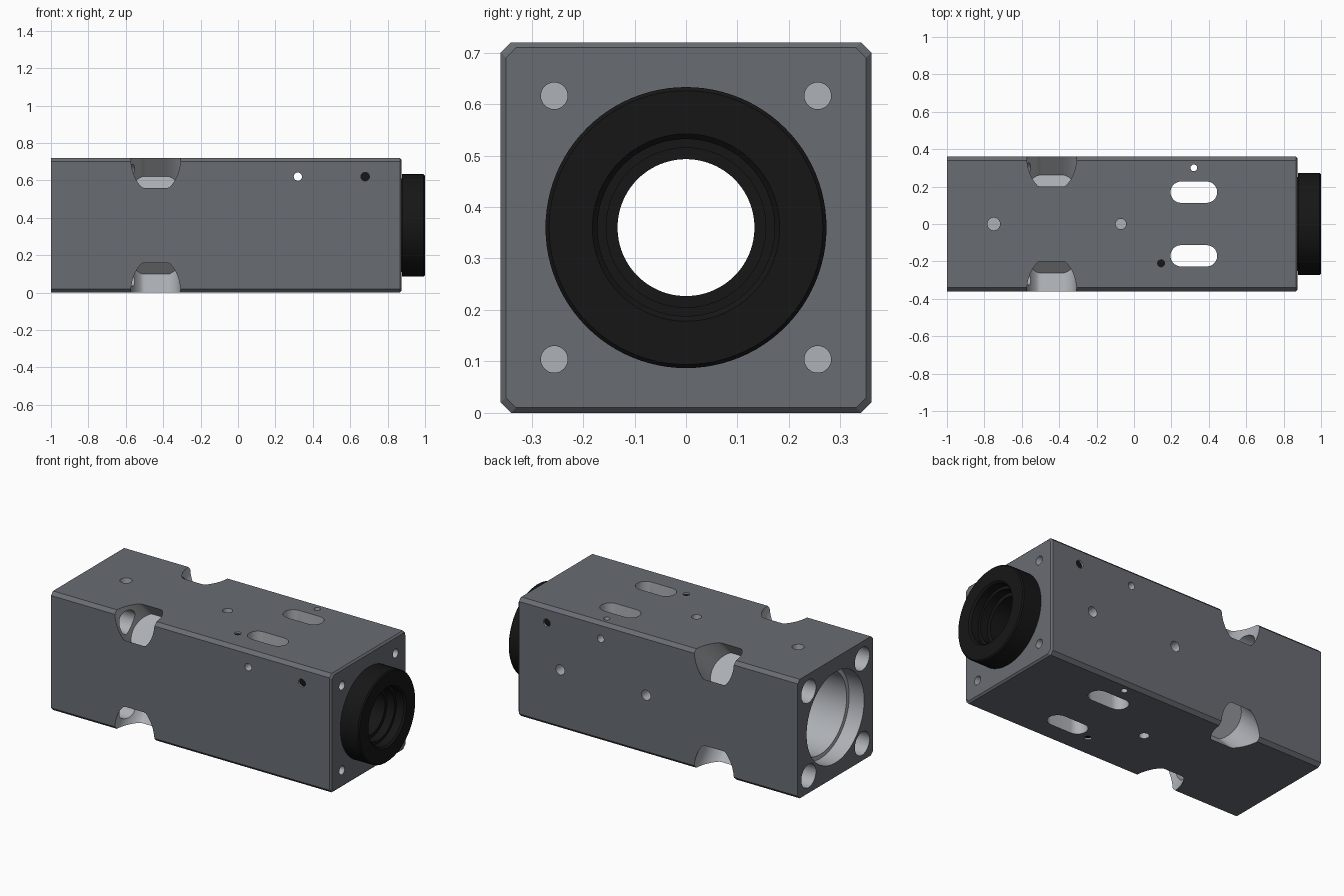
import bpy, bmesh, math
from mathutils import Matrix, Vector

if "Cube" in bpy.data.objects:
    bpy.data.objects.remove(bpy.data.objects["Cube"])

CZ = 0.36          # centre height of the square body
X, Y, Z = Vector((1, 0, 0)), Vector((0, 1, 0)), Vector((0, 0, 1))


def material(name, rgb):
    m = bpy.data.materials.new(name)
    m.diffuse_color = (*rgb, 1)
    m.use_nodes = True
    m.node_tree.nodes["Principled BSDF"].inputs["Base Color"].default_value = m.diffuse_color
    return m


DARK = material("dark_anodised", (0.14, 0.15, 0.17))
BARE = material("bare_metal", (0.42, 0.44, 0.47))
BLACK = material("black", (0.008, 0.008, 0.008))


def loft(name, rings, mat):
    """Closed solid through equally long rings of points."""
    bm = bmesh.new()
    vs = [[bm.verts.new(p) for p in r] for r in rings]
    n = len(rings[0])
    for a, b in zip(vs, vs[1:]):
        for i in range(n):
            bm.faces.new((a[i], a[(i + 1) % n], b[(i + 1) % n], b[i]))
    bm.faces.new(vs[0])
    bm.faces.new(vs[-1])
    bmesh.ops.recalc_face_normals(bm, faces=bm.faces)
    me = bpy.data.meshes.new(name)
    bm.to_mesh(me)
    bm.free()
    me.materials.append(mat)
    ob = bpy.data.objects.new(name, me)
    bpy.context.collection.objects.link(ob)
    return ob


def prism(name, outline, origin, axis, u, d0, d1, mat=BARE):
    """Extrude a 2D outline along axis, from d0 to d1."""
    v = axis.cross(u)
    o = Vector(origin)
    return loft(name, [[o + u * p + v * q + axis * d for p, q in outline] for d in (d0, d1)], mat)


def circle(r, n=32):
    return [(r * math.cos(2 * math.pi * i / n), r * math.sin(2 * math.pi * i / n)) for i in range(n)]


def activate(ob):
    bpy.ops.object.select_all(action='DESELECT')
    ob.select_set(True)
    bpy.context.view_layer.objects.active = ob


def cut(cutter):
    activate(body)
    m = body.modifiers.new("cut", 'BOOLEAN')
    m.operation, m.solver, m.object = 'DIFFERENCE', 'EXACT', cutter
    m.material_mode = 'TRANSFER'
    bpy.ops.object.modifier_apply(modifier=m.name)
    bpy.data.objects.remove(cutter)


def drill(origin, axis, r, d0, d1, n=32):
    cut(prism("cutter", circle(r, n), origin, axis, Z if axis == X else X, d0, d1))


# Square body with chamfered long edges and a bevelled front end
def section(x, h, c):
    k = h - c
    pts = [(h, -k), (h, k), (k, h), (-k, h), (-h, k), (-h, -k), (-k, -h), (k, -h)]
    return [(x, y, z + CZ) for y, z in pts]


body = loft("body", [section(-1, 0.36, 0.02), section(0.865, 0.36, 0.02),
                     section(0.875, 0.35, 0.02)], DARK)

# Main bore with a wider mouth at the rear
drill((0, 0, CZ), X, 0.25, -1.1, 1.1, 96)
drill((0, 0, CZ), X, 0.275, -1.1, -0.90, 96)

# Corner screw bores, tapped holes and diagonal access pockets
pocket = [(x, max(-0.113, min(0.113, q))) for x, q in circle(0.133, 64)]
for sy in (-1, 1):
    for sz in (-1, 1):
        corner = (0, sy * 0.256, CZ + sz * 0.256)
        drill(corner, X, 0.07, -1.1, -0.44, 40)
        drill(corner, X, 0.026, 0.72, 1.0)
        cut(prism("cutter", pocket, (-0.44, 0, CZ), Vector((0, sy, sz)).normalized(), X, 0.257, 0.6))

# Pair of slots through top and bottom
half = [(0.068 + 0.057 * math.cos(a), 0.057 * math.sin(a))
        for a in [math.pi * (i / 16 - 0.5) for i in range(17)]]
slot = half + [(-p, -q) for p, q in half]
for sy in (-1, 1):
    cut(prism("cutter", slot, (0.32, sy * 0.17, 0), Z, X, -0.1, 0.9))

# Small through holes
drill((0.32, 0.30, 0), Z, 0.018, -0.1, 0.9)
drill((0.32, 0, 0.62), Y, 0.022, -0.5, 0.5)

# Blind mounting holes in top, bottom and back
drill((-0.75, 0, 0), Z, 0.034, 0.64, 0.9)
drill((-0.07, 0, 0), Z, 0.028, 0.64, 0.9)
drill((-0.07, 0, 0), Z, 0.028, -0.1, 0.08)
for x in (0.59, 0.015):
    drill((x, 0, CZ), Y, 0.03, 0.28, 0.5)

# Black set screws just below the surface
for s in (-1, 1):
    for tag, o, ax, r in (("side", (0.68, 0, 0.62), Y, 0.023), ("flat", (0.145, -0.21, CZ), Z, 0.019)):
        a, b = sorted((s * 0.29, s * 0.5))
        drill(o, ax, r, a, b)
        a, b = sorted((s * 0.28, s * 0.35))
        prism(f"set_screw_{tag}_{'near' if s < 0 else 'far'}", circle(r + 0.001), o, ax, X, a, b, BLACK)

# Black stepped adapter ring, lathed around the x axis (x, radius)
profile = [(0.876, 0.25), (0.876, 0.273), (0.993, 0.273), (1.0, 0.266), (1.0, 0.182), (0.99, 0.172),
           (0.94, 0.172), (0.94, 0.155), (0.89, 0.155), (0.89, 0.133), (0.66, 0.133), (0.66, 0.25)]
bm = bmesh.new()
N = 96
rings = [[bm.verts.new((x, r * math.cos(2 * math.pi * i / N), CZ + r * math.sin(2 * math.pi * i / N)))
          for i in range(N)] for x, r in profile]
for a, b in zip(rings, rings[1:] + rings[:1]):
    for i in range(N):
        j = (i + 1) % N
        bm.faces.new((a[i], a[j], b[j], b[i]))
bmesh.ops.recalc_face_normals(bm, faces=bm.faces)
me = bpy.data.meshes.new("adapter_ring")
bm.to_mesh(me)
bm.free()
me.materials.append(BLACK)
ring = bpy.data.objects.new("adapter_ring", me)
bpy.context.collection.objects.link(ring)

# Smooth round surfaces, crisp edges
for ob in list(bpy.context.collection.objects):
    activate(ob)
    bpy.ops.object.shade_smooth_by_angle(angle=math.radians(25))
